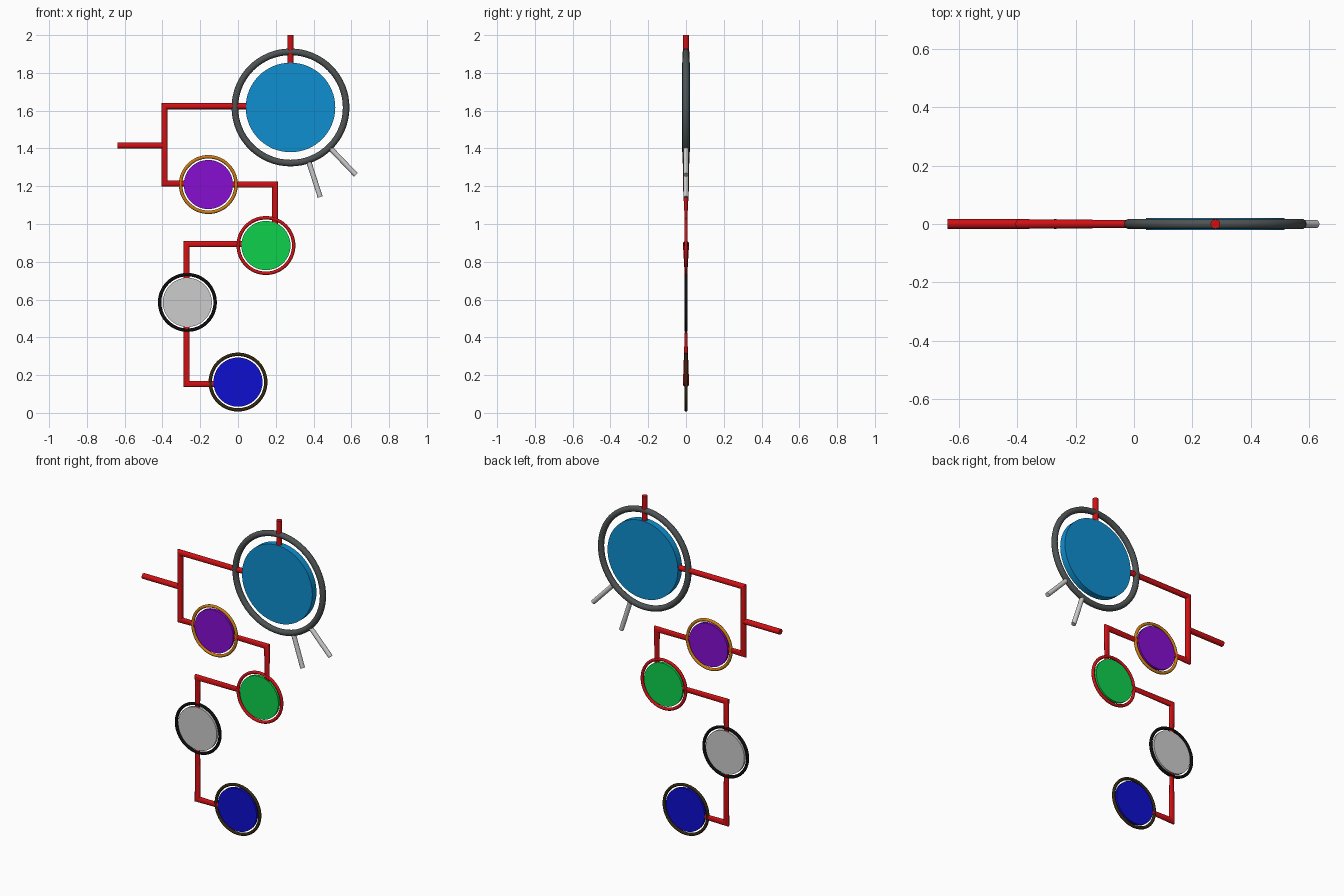
import bpy, bmesh, math
from mathutils import Vector

cube = bpy.data.objects.get("Cube")
if cube:
    bpy.data.objects.remove(cube, do_unlink=True)


def material(name, srgb):
    """Flat colour given as 0-255 display values, stored linear."""
    col = [((c / 255 + 0.055) / 1.055) ** 2.4 if c > 10 else c / 255 / 12.92 for c in srgb]
    mat = bpy.data.materials.new(name)
    mat.use_nodes = True
    mat.diffuse_color = (*col, 1)
    mat.node_tree.nodes["Principled BSDF"].inputs["Base Color"].default_value = (*col, 1)
    return mat


red = material("red", (208, 16, 20))
dark_grey = material("dark grey", (78, 83, 83))
sky_blue = material("sky blue", (14, 143, 208))
purple = material("purple", (134, 14, 208))
orange = material("orange", (204, 124, 20))
green = material("green", (14, 208, 76))
light_grey = material("light grey", (204, 204, 204))
black = material("black", (12, 12, 12))
blue = material("blue", (14, 14, 208))
brown = material("dark brown", (50, 38, 16))


def finish(obj, name, mat):
    obj.name = name
    obj.data.materials.clear()
    obj.data.materials.append(mat)
    bpy.ops.object.select_all(action='DESELECT')
    obj.select_set(True)
    bpy.context.view_layer.objects.active = obj
    bpy.ops.object.shade_smooth_by_angle(angle=math.radians(35))


def disc(name, x, z, radius, half_depth, mat):
    bpy.ops.mesh.primitive_cylinder_add(vertices=64, radius=radius, depth=2 * half_depth,
                                        location=(x, 0, z), rotation=(math.pi / 2, 0, 0))
    finish(bpy.context.object, name, mat)


def ring(name, x, z, outer, thick, mat):
    bpy.ops.mesh.primitive_torus_add(major_segments=64, minor_segments=16,
                                     major_radius=outer - thick, minor_radius=thick,
                                     location=(x, 0, z), rotation=(math.pi / 2, 0, 0))
    finish(bpy.context.object, name, mat)


def pipe(name, points, radius, mat, sides=20):
    """Mitred tube in the XZ plane; each point is (x, z, half depth in y)."""
    pos = [Vector((x, 0, z)) for x, z, d in points]
    bm = bmesh.new()
    loops = []
    for i, p in enumerate(pos):
        before = (p - pos[i - 1]).normalized() if i else (pos[1] - p).normalized()
        after = (pos[i + 1] - p).normalized() if i < len(pos) - 1 else before
        tangent = (before + after).normalized()
        side = Vector((-tangent.z, 0, tangent.x)) * radius / tangent.dot(before)
        depth = Vector((0, points[i][2], 0))
        angles = [math.tau * k / sides for k in range(sides)]
        loops.append([bm.verts.new(p + side * math.cos(a) + depth * math.sin(a)) for a in angles])
    for a, b in zip(loops, loops[1:]):
        for k in range(sides):
            n = (k + 1) % sides
            bm.faces.new((a[k], a[n], b[n], b[k]))
    bm.faces.new(loops[0])
    bm.faces.new(loops[-1])
    bmesh.ops.recalc_face_normals(bm, faces=bm.faces)
    mesh = bpy.data.meshes.new(name)
    bm.to_mesh(mesh)
    bm.free()
    obj = bpy.data.objects.new(name, mesh)
    bpy.context.collection.objects.link(obj)
    finish(obj, name, mat)


# Large disc and its ring
BIG_X, BIG_Z = 0.278, 1.617
disc("large_disc", BIG_X, BIG_Z, 0.237, 0.02, sky_blue)
ring("large_ring", BIG_X, BIG_Z, 0.312, 0.0175, dark_grey)

# Four small discs, each inside a thin ring
small = [("upper", -0.157, 1.209, purple, orange),
         ("middle", 0.148, 0.886, green, red),
         ("lower", -0.268, 0.585, light_grey, black),
         ("bottom", 0.0, 0.163, blue, brown)]
for label, x, z, disc_mat, ring_mat in small:
    disc(label + "_disc", x, z, 0.13, 0.008, disc_mat)
    ring(label + "_ring", x, z, 0.156, 0.009, ring_mat)

# Red pipes, flattened where they enter the thin discs
R = 0.0165
THIN = 0.005
pipe("top_pipe", [(BIG_X, 1.84, R), (BIG_X, 2.0, R)], R, red)
pipe("side_pipe", [(-0.638, 1.415, R), (-0.389, 1.415, R)], R, red)
pipe("upper_pipe", [(0.05, 1.624, 0.013), (-0.389, 1.624, R), (-0.389, 1.214, R),
                    (-0.27, 1.214, THIN)], R, red)
pipe("middle_pipe", [(-0.04, 1.209, THIN), (0.196, 1.209, R), (0.196, 0.99, THIN)], R, red)
pipe("lower_pipe", [(0.03, 0.894, THIN), (-0.272, 0.894, R), (-0.272, 0.7, THIN)], R, red)
pipe("bottom_pipe", [(-0.272, 0.47, THIN), (-0.272, 0.153, R), (-0.115, 0.153, THIN)], R, red)

# Two short legs below the large ring
pipe("inner_leg", [(0.372, 1.338, 0.0135), (0.435, 1.143, 0.0135)], 0.0135, light_grey)
pipe("outer_leg", [(0.488, 1.402, 0.0135), (0.624, 1.26, 0.0135)], 0.0135, light_grey)
